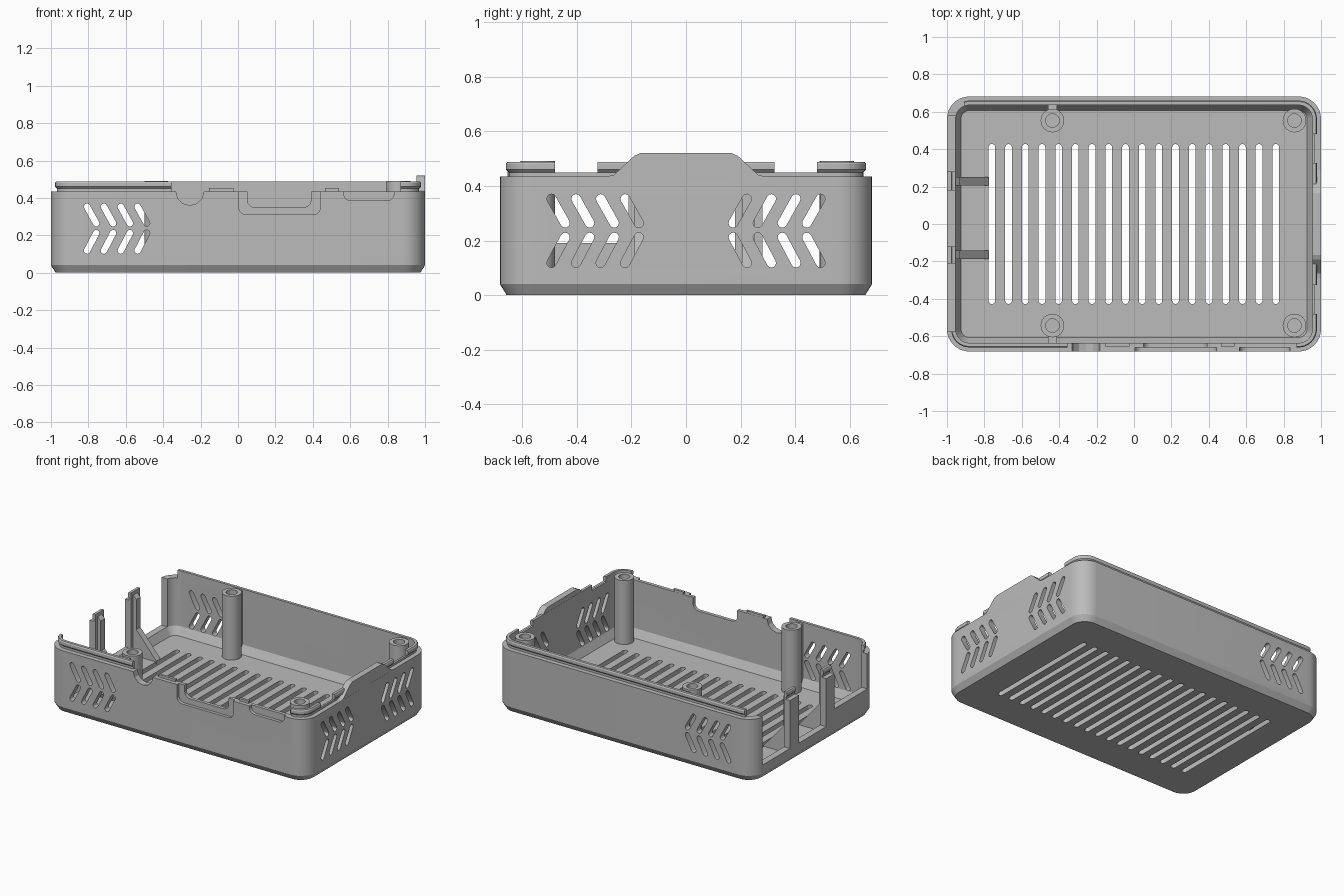
import bpy
import bmesh
from math import cos, sin, pi, atan2, hypot
from mathutils import Vector

cube = bpy.data.objects.get("Cube")
if cube:
    bpy.data.objects.remove(cube, do_unlink=True)

# One grey plastic for everything
GREY = (0.5, 0.5, 0.5, 1)
plastic = bpy.data.materials.new("grey_plastic")
plastic.use_nodes = True
plastic.diffuse_color = GREY
plastic.node_tree.nodes["Principled BSDF"].inputs["Base Color"].default_value = GREY


def make_object(name, bm):
    bmesh.ops.recalc_face_normals(bm, faces=bm.faces)
    mesh = bpy.data.meshes.new(name)
    bm.to_mesh(mesh)
    bm.free()
    mesh.materials.append(plastic)
    obj = bpy.data.objects.new(name, mesh)
    bpy.context.collection.objects.link(obj)
    return obj


def rounded_rect(w, h, r, steps=8):
    """Outline of a w by h rectangle with corner radius r, centred on the origin."""
    points = []
    for i, (sx, sy) in enumerate([(1, 1), (-1, 1), (-1, -1), (1, -1)]):
        for k in range(steps + 1):
            a = (i + k / steps) * pi / 2
            points.append((sx * (w / 2 - r) + r * cos(a), sy * (h / 2 - r) + r * sin(a)))
    return points


def shifted(points, u, v):
    return [(p + u, q + v) for p, q in points]


def capsule(a, b, r):
    """Round-ended slot outline from point a to point b."""
    angle = atan2(b[1] - a[1], b[0] - a[0])
    arc = [(end, angle + side + k * pi / 6) for end, side in ((a, pi / 2), (b, -pi / 2))
           for k in range(7)]
    return [(e[0] + r * cos(t), e[1] + r * sin(t)) for e, t in arc]


def loft(bm, rings):
    """Skin equal-length rings of 3D points and cap both ends."""
    loops = [[bm.verts.new(p) for p in ring] for ring in rings]
    n = len(loops[0])
    for low, high in zip(loops, loops[1:]):
        for i in range(n):
            bm.faces.new((low[i], low[(i + 1) % n], high[(i + 1) % n], high[i]))
    bm.faces.new(loops[0])
    bm.faces.new(loops[-1])


def prism(bm, outline, axis, t0, t1):
    """Extrude a 2D outline along an axis from t0 to t1."""
    place = {"x": lambda u, v, t: (t, u, v),
             "y": lambda u, v, t: (u, t, v),
             "z": lambda u, v, t: (u, v, t)}[axis]
    loft(bm, [[place(u, v, t) for u, v in outline] for t in (t0, t1)])


def prism_object(name, outline, axis, t0, t1):
    bm = bmesh.new()
    prism(bm, outline, axis, t0, t1)
    return make_object(name, bm)


def box(name, x, y, z):
    outline = [(x[0], y[0]), (x[1], y[0]), (x[1], y[1]), (x[0], y[1])]
    return prism_object(name, outline, "z", *z)


def smooth(obj):
    bpy.ops.object.select_all(action="DESELECT")
    obj.select_set(True)
    bpy.context.view_layer.objects.active = obj
    bpy.ops.object.shade_smooth_by_angle(angle=pi / 7)


# Tray: outside, snap lip, inside wall and floor as one lofted shell
RIM, TOP, FLOOR = 0.435, 0.488, 0.045
profile = [(0.025, 0), (0, 0.04), (0, RIM), (0.032, RIM), (0.032, 0.45), (0.022, 0.46),
           (0.022, 0.48), (0.027, TOP), (0.046, TOP), (0.046, 0.1), (0.075, FLOOR)]
rings = []
for inset, z in profile:
    flat = rounded_rect(2 - 2 * inset, 1.364 - 2 * inset, 0.12 - inset)
    rings.append([(x, y, z) for x, y in flat])
bm = bmesh.new()
loft(bm, rings)
tray = make_object("tray", bm)

cutters = []

# Floor slots and chevron side vents
bm = bmesh.new()
for i in range(18):
    x = -0.76 + i * 0.0893
    prism(bm, capsule((x, -0.41), (x, 0.41), 0.018), "z", -0.1, 0.08)
for i in range(4):
    s = i * 0.09
    for z_out, z_in in ((0.353, 0.264), (0.118, 0.212)):
        prism(bm, capsule((s - 0.807, z_out), (s - 0.758, z_in), 0.017), "y", -1, 1)
        for side in (-1, 1):
            prism(bm, capsule((side * (0.493 - s), z_out), (side * (0.443 - s), z_in), 0.017),
                  "x", 0.85, 1.1)
cutters.append(make_object("vent_cutter", bm))

# Three connector openings in the right side, leaving two posts
for y0, y1, z in ((0.28, 0.58, 0.1), (-0.12, 0.18, 0.1), (-0.575, -0.21, 0.19)):
    cutters.append(box("connector_cutter", (-1.1, -0.91), (y0, y1), (z, 0.6)))

# Breaks in the lip
cutters.append(box("front_lip_cutter", (-0.355, 0.87), (-0.8, -0.6), (RIM, 0.6)))
cutters.append(box("corner_lip_cutter", (-1.1, -0.91), (0.55, 0.8), (RIM, 0.6)))
for y0, y1 in ((-0.48, -0.325), (0.325, 0.48)):
    cutters.append(box("side_lip_cutter", (0.9, 1.1), (y0, y1), (0.45, 0.6)))

# Front ports: round jack, wide port with stepped recess, shallow port
jack = capsule((-0.257, 0.6), (-0.257, RIM), 0.075)
cutters.append(prism_object("jack_cutter", jack, "y", -0.8, -0.58))
for x0, x1, z, depth in ((0.005, 0.44, 0.31, -0.66), (0.05, 0.39, 0.35, -0.58),
                         (0.565, 0.835, 0.385, -0.66)):
    outline = shifted(rounded_rect(x1 - x0, 0.4, 0.04), (x0 + x1) / 2, z + 0.2)
    cutters.append(prism_object("port_cutter", outline, "y", -0.8, depth))

for cutter in cutters:
    mod = tray.modifiers.new(cutter.name, "BOOLEAN")
    mod.operation = "DIFFERENCE"
    mod.solver = "EXACT"
    mod.object = cutter
bpy.context.view_layer.update()
graph = bpy.context.evaluated_depsgraph_get()
cut_mesh = bpy.data.meshes.new_from_object(tray.evaluated_get(graph))
tray.modifiers.clear()
tray.data = cut_mesh
for cutter in cutters:
    bpy.data.objects.remove(cutter, do_unlink=True)
smooth(tray)

# Raised tab on the left side
tab = [(-0.29, 0.4), (0.29, 0.4), (0.29, RIM), (0.265, 0.44), (0.19, 0.51), (0.165, 0.521),
       (-0.165, 0.521), (-0.19, 0.51), (-0.265, 0.44), (-0.29, RIM)]
prism_object("side_tab", tab, "x", 0.955, 0.9995)

# Screw standoffs with blind holes
for x in (-0.436, 0.858):
    for y in (-0.543, 0.553):
        rings = [[(x + r * cos(k * pi / 16), y + r * sin(k * pi / 16), z) for k in range(32)]
                 for r, z in ((0.063, 0.03), (0.063, 0.491), (0.036, 0.491), (0.036, 0.1))]
        bm = bmesh.new()
        loft(bm, rings)
        smooth(make_object("standoff", bm))

# Webs tying two standoffs to the walls
box("back_web", (-0.46, -0.412), (0.605, 0.645), (0.04, 0.478))
box("front_web", (-0.46, -0.412), (-0.645, -0.595), (0.04, 0.478))

# Stiffening ribs and braces behind the two posts
for y in (0.228, -0.165):
    brace = [(-0.96, 0.03), (-0.775, 0.03), (-0.775, 0.05), (-0.93, 0.23), (-0.93, 0.44),
             (-0.96, 0.47)]
    prism_object("post_brace", brace, "y", y - 0.023, y + 0.023)

# Small raised stops on the front rim
for x0, x1 in ((-0.155, -0.025), (0.465, 0.54)):
    box("rim_stop", (x0, x1), (-0.655, -0.637), (0.42, 0.452))
